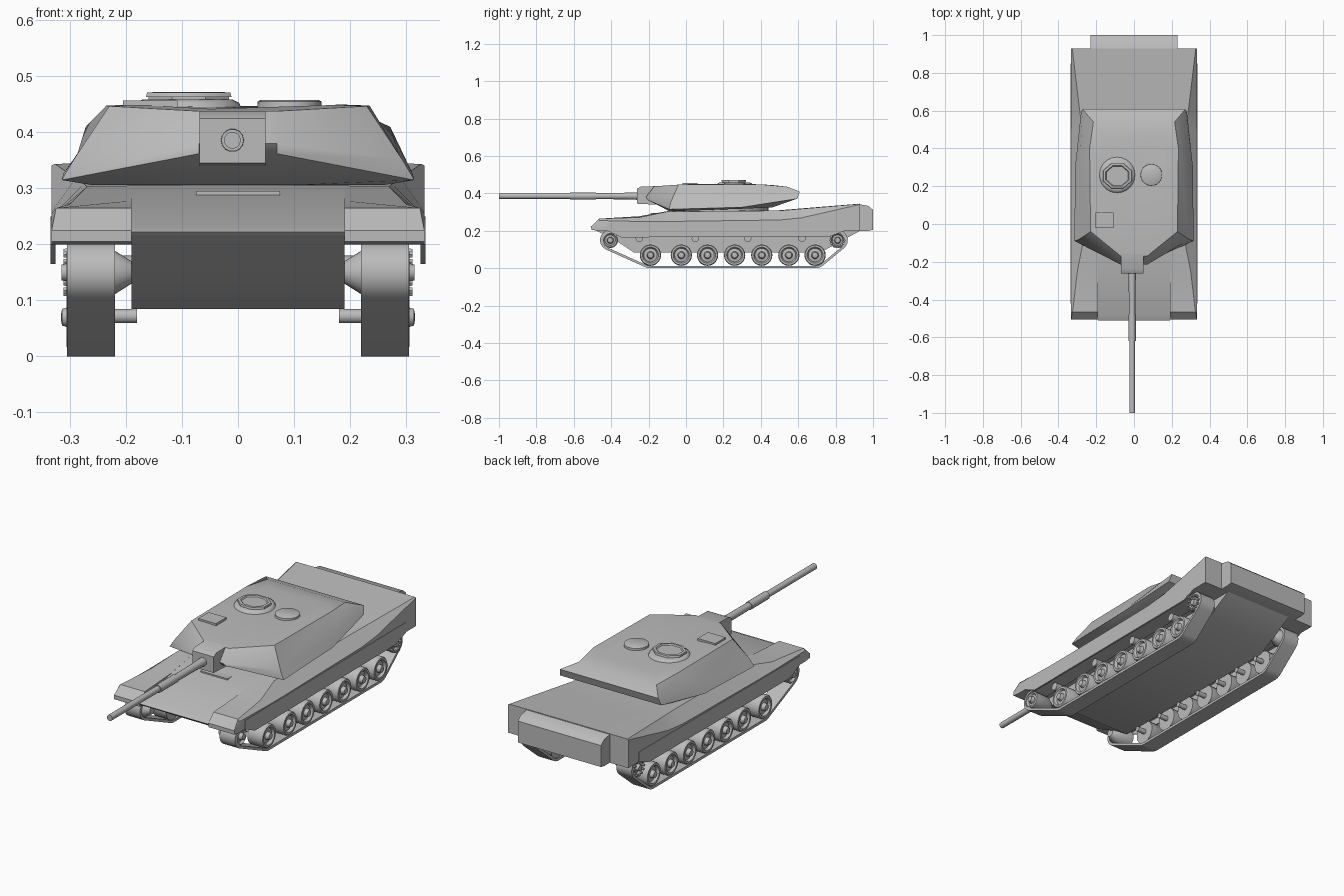
import bpy, bmesh, math
from mathutils import Vector

cube = bpy.data.objects.get("Cube")
if cube:
    bpy.data.objects.remove(cube, do_unlink=True)

grey = bpy.data.materials.new("plain grey")
grey.use_nodes = True
colour = (0.5, 0.5, 0.5, 1)
grey.diffuse_color = colour
grey.node_tree.nodes["Principled BSDF"].inputs["Base Color"].default_value = colour


def skin(name, rings, wrap=False, angle=40):
    """Bridge equal rings of points; cap both ends, or join them when wrapped."""
    bm = bmesh.new()
    loops = [[bm.verts.new(p) for p in ring] for ring in rings]
    n = len(loops[0])
    pairs = list(zip(loops, loops[1:]))
    if wrap:
        pairs.append((loops[-1], loops[0]))
    else:
        bm.faces.new(loops[0])
        bm.faces.new(loops[-1])
    for a, b in pairs:
        for i in range(n):
            j = (i + 1) % n
            bm.faces.new((a[i], a[j], b[j], b[i]))
    bmesh.ops.recalc_face_normals(bm, faces=bm.faces)
    mesh = bpy.data.meshes.new(name)
    bm.to_mesh(mesh)
    bm.free()
    mesh.materials.append(grey)
    mesh.shade_smooth()
    mesh.set_sharp_from_angle(angle=math.radians(angle))
    obj = bpy.data.objects.new(name, mesh)
    bpy.context.collection.objects.link(obj)
    return obj


def lathe(name, profile, centre, axis="X", n=20, stretch=1, turn=0):
    """Turn (distance along axis, radius) pairs around an axis through centre."""
    rings = []
    for d, r in profile:
        ring = []
        for i in range(n):
            a = 2 * math.pi * i / n + turn
            u, v = r * math.cos(a) * stretch, r * math.sin(a)
            p = {"X": (d, u, v), "Y": (u, d, v), "Z": (u, v, d)}[axis]
            ring.append(Vector(centre) + Vector(p))
        rings.append(ring)
    return skin(name, rings)


def slab(name, profile, x0, x1):
    """Side profile of (y, z) points extruded across x."""
    return skin(name, [[(x, y, z) for y, z in profile] for x in (x0, x1)])


def box(name, x0, x1, y0, y1, z0, z1):
    return slab(name, [(y0, z0), (y1, z0), (y1, z1), (y0, z1)], x0, x1)


def mirrored(half):
    """Close a half outline, from front centre to back centre, across x = 0."""
    return half + [(-x, y, z) for x, y, z in reversed(half) if x]


# Central hull with sloped nose and belly
slab("hull", [(-.51, .222), (-.48, .235), (-.1, .305), (.5, .31), (.62, .32), (.93, .345),
              (.93, .2), (.72, .085), (-.28, .085), (-.37, .145), (-.5, .212)], -.19, .19)

# Rear engine box
skin("rear_box", [[(x, .92, z) for x, z in ((-.23, .2), (.23, .2), (.23, .343), (-.23, .343))],
                  [(x, .975, z) for x, z in ((-.23, .2), (.23, .2), (.23, .333), (-.23, .333))],
                  [(x, 1, z) for x, z in ((-.23, .205), (.23, .205), (.23, .312), (-.23, .312))]])

# Sponsons: y, bottom z, shoulder z, deck edge x, deck edge z, inner z
SPONSON = [(-.505, .205, .215, .333, .225, .225), (-.465, .2, .255, .325, .265, .265),
           (-.25, .2, .25, .3, .272, .278), (-.1, .2, .25, .27, .303, .305),
           (.5, .2, .258, .275, .308, .31), (.62, .2, .27, .29, .318, .32),
           (.93, .2, .341, .327, .344, .345)]

WHEELS = (-.19, -.025, .115, .26, .405, .55, .69)
IDLER, SPROCKET = (-.405, .15), (.81, .15)


def track_loop(x, inset):
    """Belt line around the four end wheels."""
    arcs = [(SPROCKET, .055, -50, 90), (IDLER, .055, 90, 246),
            ((WHEELS[0], .07), .07, 246, 270), ((WHEELS[-1], .07), .07, 270, 310)]
    points = []
    for (y, z), r, start, end in arcs:
        for i in range(9):
            a = math.radians(start + (end - start) * i / 8)
            points.append((x, y + (r - inset) * math.cos(a), z + (r - inset) * math.sin(a)))
    return points


for side, s in (("left", 1), ("right", -1)):
    skin(side + "_sponson", [[(s * .19, y, b), (s * .333, y, b), (s * .333, y, sh),
                              (s * dx, y, dz), (s * .19, y, iz)]
                             for y, b, sh, dx, dz, iz in SPONSON], angle=30)
    slab(side + "_skirt", [(-.42, .2), (-.345, .165), (.77, .17), (.85, .2),
                           (.85, .25), (-.42, .245)], s * .326, s * .335)
    skin(side + "_track", [track_loop(s * x, inset) for x, inset in
                           ((.22, 0), (.305, 0), (.305, .013), (.22, .013))], wrap=True)

    # Dished road wheels with hubs and swing arms
    for i, y in enumerate(WHEELS):
        lathe(f"{side}_road_wheel_{i + 1}",
              [(s * x, r) for x, r in ((.225, .057), (.3, .057), (.306, .053), (.306, .043),
                                       (.293, .036), (.296, .02), (.314, .015), (.316, .006))],
              (0, y, .07))
        lathe(f"{side}_swing_arm_{i + 1}", [(s * .18, .013), (s * .23, .013)],
              (0, y, .072), n=10)

    # Return rollers
    for i, y in enumerate((-.25, .05, .33, .62)):
        lathe(f"{side}_return_roller_{i + 1}", [(s * .18, .02), (s * .29, .02)],
              (0, y, .16), n=12)

    # Front idler and rear sprocket, with a ring of bolts
    for name, (y, z) in (("idler", IDLER), ("sprocket", SPROCKET)):
        lathe(f"{side}_{name}",
              [(s * x, r) for x, r in ((.19, .02), (.225, .042), (.302, .042), (.306, .036),
                                       (.295, .028), (.298, .018), (.315, .014))],
              (0, y, z))
    for i in range(12):
        a = math.tau * i / 12
        lathe(f"{side}_sprocket_bolt_{i + 1}", [(s * .29, .007), (s * .312, .006)],
              (0, SPROCKET[0] + .037 * math.cos(a), SPROCKET[1] + .037 * math.sin(a)), n=6)

# Driver hatch and turret ring
box("driver_hatch", -.075, .075, -.19, -.06, .26, .295)
lathe("turret_ring", [(.28, .24), (.33, .24)], (0, .2, 0), "Z", 32)

# Turret: underside, lower ridge, cheek band, roof edge
TURRET = [
    [(.1, -.09, .306), (.26, -.04, .306), (.26, .3, .318), (.25, .46, .325)],
    [(.07, -.2, .362), (.315, -.09, .315), (.312, .3, .326), (.28, .595, .372)],
    [(.07, -.215, .38), (.293, -.082, .352), (.288, .3, .358), (.272, .608, .41)],
    [(.07, -.17, .438), (.23, -.04, .447), (.235, .4, .448), (.215, .54, .436)],
    [(.05, -.1, .442), (.17, 0, .449), (.18, .35, .45), (.16, .46, .445)],
]
skin("turret", [mirrored(ring) for ring in TURRET], angle=35)

# Gun mantlet and stepped barrel
GUN = -.01
slab("mantlet", [(-.262, .345), (-.1, .337), (-.1, .44), (-.24, .437), (-.262, .425)],
     GUN - .059, GUN + .059)
lathe("barrel", [(-1, .009), (-1, .015), (-.62, .015), (-.62, .02), (-.48, .02),
                 (-.48, .017), (-.33, .018), (-.25, .021), (-.2, .021)],
      (GUN, 0, .386), "Y", 14)

# Commander cupola, loader hatch and gunner sight on the roof
lathe("cupola_base", [(.435, .1), (.453, .092), (.459, .08)], (-.09, .26, 0), "Z", 24)
lathe("cupola", [(.45, .068), (.463, .068), (.463, .072), (.471, .07), (.472, .058),
                 (.466, .054)], (-.088, .255, 0), "Z", 8, 1.15, math.pi / 8)
lathe("loader_hatch", [(.44, .058), (.455, .057), (.458, .052)], (.092, .26, 0), "Z", 24)
box("gunner_sight", -.205, -.108, -.02, .062, .43, .457)
